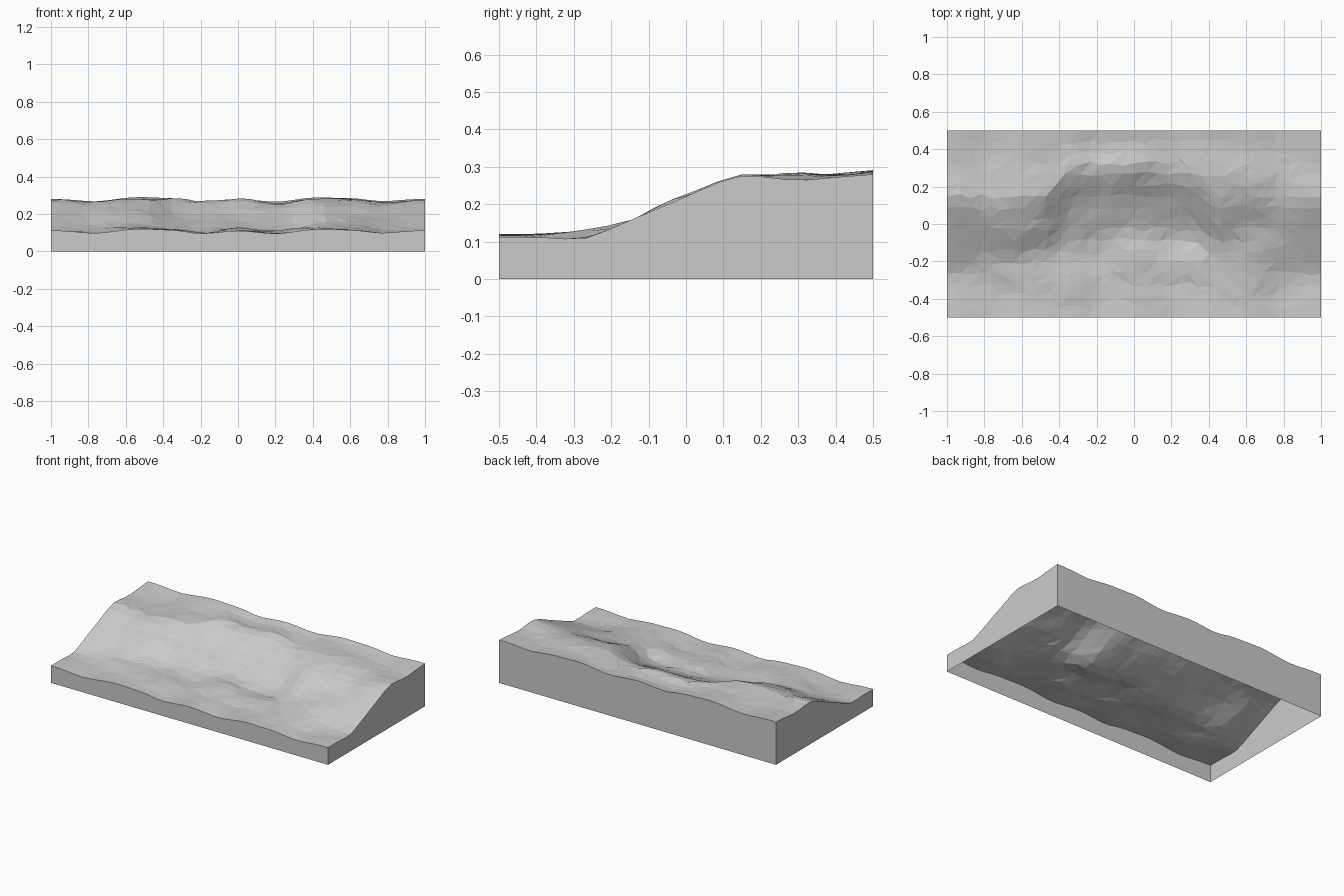
import bpy
import bmesh
import random
from mathutils import Vector, noise

random.seed(4)
cube = bpy.data.objects.get("Cube")
if cube:
    bpy.data.objects.remove(cube)

COLS, ROWS = 34, 17


def lerp(points, t, smooth=False):
    """Interpolate a short list of (position, value) pairs."""
    for (a, va), (b, vb) in zip(points, points[1:]):
        if t <= b:
            k = max(0, (t - a) / (b - a))
            if smooth:
                k = k * k * (3 - 2 * k)
            return va + (vb - va) * k
    return points[-1][1]


# Wavy height of the low ground, shared by front and back rims
WAVE = [(-1, .11), (-.8, .096), (-.52, .121), (-.35, .115), (-.2, .096),
        (0, .111), (.2, .096), (.42, .119), (.58, .116), (.8, .097), (1, .11)]
# Where the bank starts and where its crest lies along the length
FOOT = [(-1, -.28), (-.8, -.34), (-.6, -.28), (-.3, -.16), (0, -.08),
        (.3, -.09), (.5, -.3), (.75, -.4), (1, -.28)]
CREST = [(-1, .165), (-.7, .14), (-.5, .2), (-.3, .33), (0, .35),
         (.2, .31), (.45, .29), (.7, .3), (1, .165)]
# Cross-section at both ends
END = [(-.5, .112), (-.4, .112), (-.3, .106), (-.25, .112), (-.18, .144),
       (0, .22), (.04, .238), (.09, .26), (.165, .28), (.22, .271), (.3, .263),
       (.4, .272), (.5, .28)]
# How far the ground between the ends may rise above them
MARGIN = [(-.5, .01), (-.35, .014), (-.28, .024), (-.1, .012), (.05, .003),
          (.2, .004), (.3, .024), (.5, .012)]
# Cross-section of the bank from foot to crest
BANK = [(0, 0), (.15, .08), (.3, .22), (.5, .48), (.7, .74), (.85, .91), (1, 1)]


def height(x, y):
    base = lerp(WAVE, x, True)
    foot, crest = lerp(FOOT, x, True), lerp(CREST, x, True)
    end = lerp(END, y)
    inner = min(1, (1 - abs(x)) * 5, (.5 - abs(y)) * 6)
    # Bank with a wandering outline
    yb = y + .05 * inner * noise.noise(Vector((x * 4, y * 4, 5)))
    if yb < crest:
        z = base + .17 * lerp(BANK, (yb - foot) / (crest - foot))
    else:
        k = (yb - crest) / (.5 - crest)
        z = base + .17 - .04 * k * (1 - k)
    # Low mound in front of the hollow, with a dip behind it
    z += .02 * max(0, 1 - ((x - .17) / .33) ** 2) * max(0, 1 - ((y + .19) / .12) ** 2)
    # Rough ground, fading out at the rims
    z += .014 * inner * noise.noise(Vector((x * 4, y * 5, 2)))
    z += .005 * inner * noise.noise(Vector((x * 11, y * 12, 7)))
    z = min(z, end + lerp(MARGIN, y))
    # Settle into the end cross-section
    return end + (z - end) * min(1, (1 - abs(x)) * 4)


# Ground surface: jittered grid split into irregular triangles
bm = bmesh.new()
grid = []
for j in range(ROWS + 1):
    row = []
    for i in range(COLS + 1):
        x, y = 2 * i / COLS - 1, j / ROWS - .5
        if 0 < i < COLS and 0 < j < ROWS:
            x += random.uniform(-.25, .25) * 2 / COLS
            y += random.uniform(-.25, .25) / ROWS
        row.append(bm.verts.new((x, y, height(x, y))))
    grid.append(row)
for j in range(ROWS):
    for i in range(COLS):
        a, b = grid[j][i], grid[j][i + 1]
        c, d = grid[j + 1][i + 1], grid[j + 1][i]
        # Split along the flatter diagonal
        if abs(a.co.z - c.co.z) < abs(b.co.z - d.co.z):
            bm.faces.new((a, b, c))
            bm.faces.new((a, c, d))
        else:
            bm.faces.new((a, b, d))
            bm.faces.new((b, c, d))

# Side walls: rim pulled down to the base, underside left open
rim = [e for e in bm.edges if e.is_boundary]
skirt = bmesh.ops.extrude_edge_only(bm, edges=rim)
for item in skirt["geom"]:
    if isinstance(item, bmesh.types.BMVert):
        item.co.z = 0
bmesh.ops.recalc_face_normals(bm, faces=bm.faces)
if grid[5][5].link_faces[0].normal.z < 0:
    bmesh.ops.reverse_faces(bm, faces=bm.faces)

mesh = bpy.data.meshes.new("terrain_bank")
bm.to_mesh(mesh)
bm.free()
terrain = bpy.data.objects.new("terrain_bank", mesh)
bpy.context.collection.objects.link(terrain)

# Single stone grey
grey = bpy.data.materials.new("stone_grey")
grey.use_nodes = True
color = (.6, .6, .6, 1)
grey.diffuse_color = color
grey.node_tree.nodes["Principled BSDF"].inputs["Base Color"].default_value = color
mesh.materials.append(grey)
